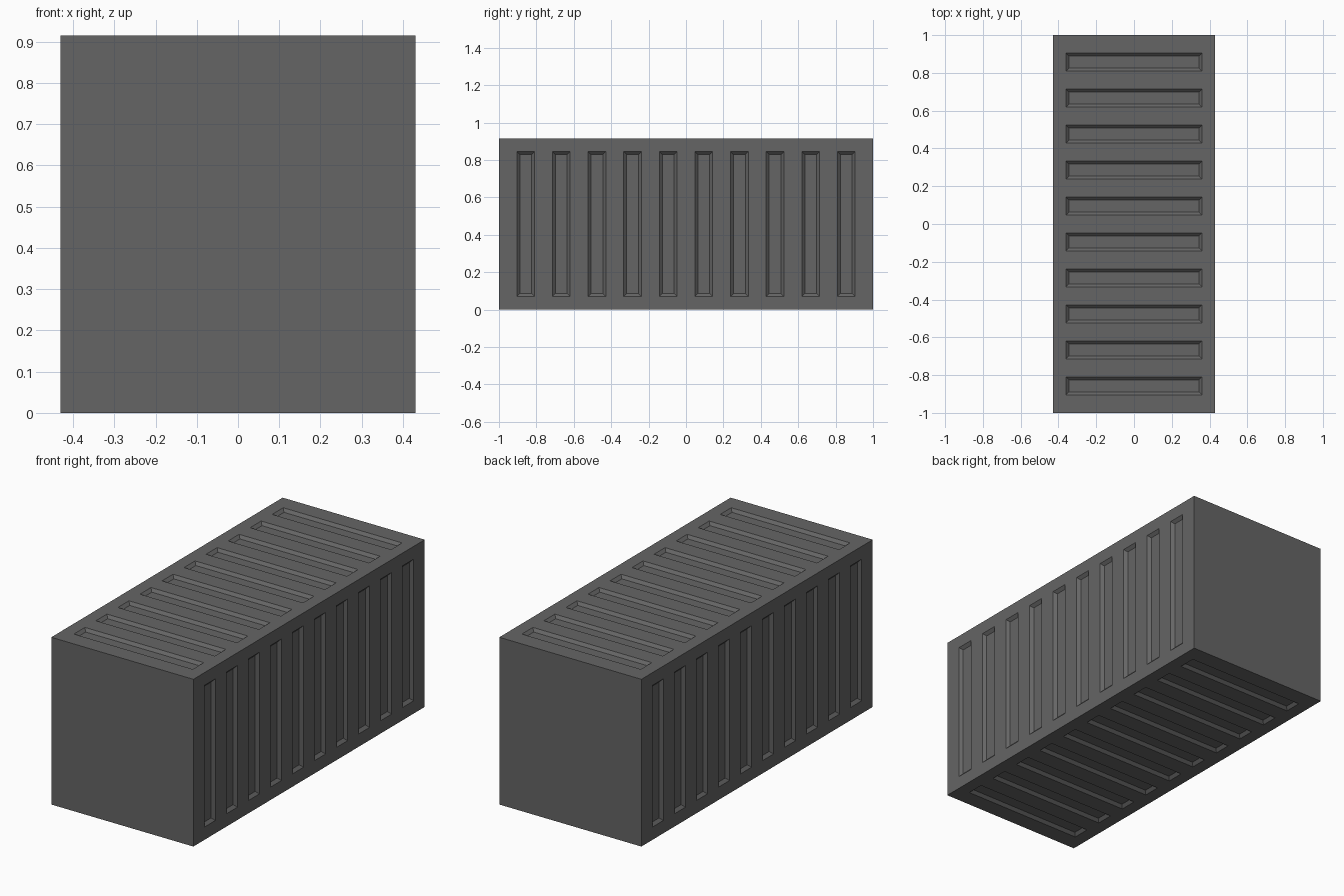
import bpy, bmesh
from mathutils import Matrix, Vector

if "Cube" in bpy.data.objects:
    bpy.data.objects.remove(bpy.data.objects["Cube"])

W, L, H = 0.86, 2.0, 0.915      # width, length, height
MARGIN = 0.07                   # plain border at the ends of each groove
SEGMENTS = 21                   # alternating flat bands and grooves
SLOPE, DEPTH = 0.016, 0.015     # groove wall width and depth

# Container body: a box cut into even bands along its length
bm = bmesh.new()
bmesh.ops.create_cube(bm, size=1, matrix=Matrix.Translation((0, 0, H / 2)) @ Matrix.Diagonal((W, L, H, 1)))


def cut(co, normal):
    bmesh.ops.bisect_plane(bm, geom=bm.verts[:] + bm.edges[:] + bm.faces[:],
                           plane_co=co, plane_no=normal, dist=1e-5)


for i in range(1, SEGMENTS):
    cut(Vector((0, -L / 2 + L * i / SEGMENTS, 0)), Vector((0, 1, 0)))
for s in (-1, 1):
    cut(Vector((s * (W / 2 - MARGIN), 0, 0)), Vector((1, 0, 0)))
    cut(Vector((0, 0, H / 2 + s * (H / 2 - MARGIN))), Vector((0, 0, 1)))
bm.normal_update()


# Grooves: every second band on both sides, the roof and the underside
def is_groove(f):
    c = f.calc_center_median()
    band = int((c.y + L / 2) / L * SEGMENTS)
    if abs(f.normal.y) > 0.5 or band % 2 == 0:
        return False
    if abs(f.normal.x) > 0.5:
        return abs(c.z - H / 2) < H / 2 - MARGIN
    return abs(c.x) < W / 2 - MARGIN


bmesh.ops.inset_individual(bm, faces=[f for f in bm.faces if is_groove(f)],
                           thickness=SLOPE, depth=-DEPTH, use_even_offset=True)

mesh = bpy.data.meshes.new("container_body")
bm.to_mesh(mesh)
bm.free()
body = bpy.data.objects.new("container_body", mesh)
bpy.context.collection.objects.link(body)

# Dark grey paint
paint = bpy.data.materials.new("dark_grey_paint")
paint.diffuse_color = (0.13, 0.13, 0.13, 1)
paint.use_nodes = True
paint.node_tree.nodes["Principled BSDF"].inputs["Base Color"].default_value = paint.diffuse_color
mesh.materials.append(paint)
